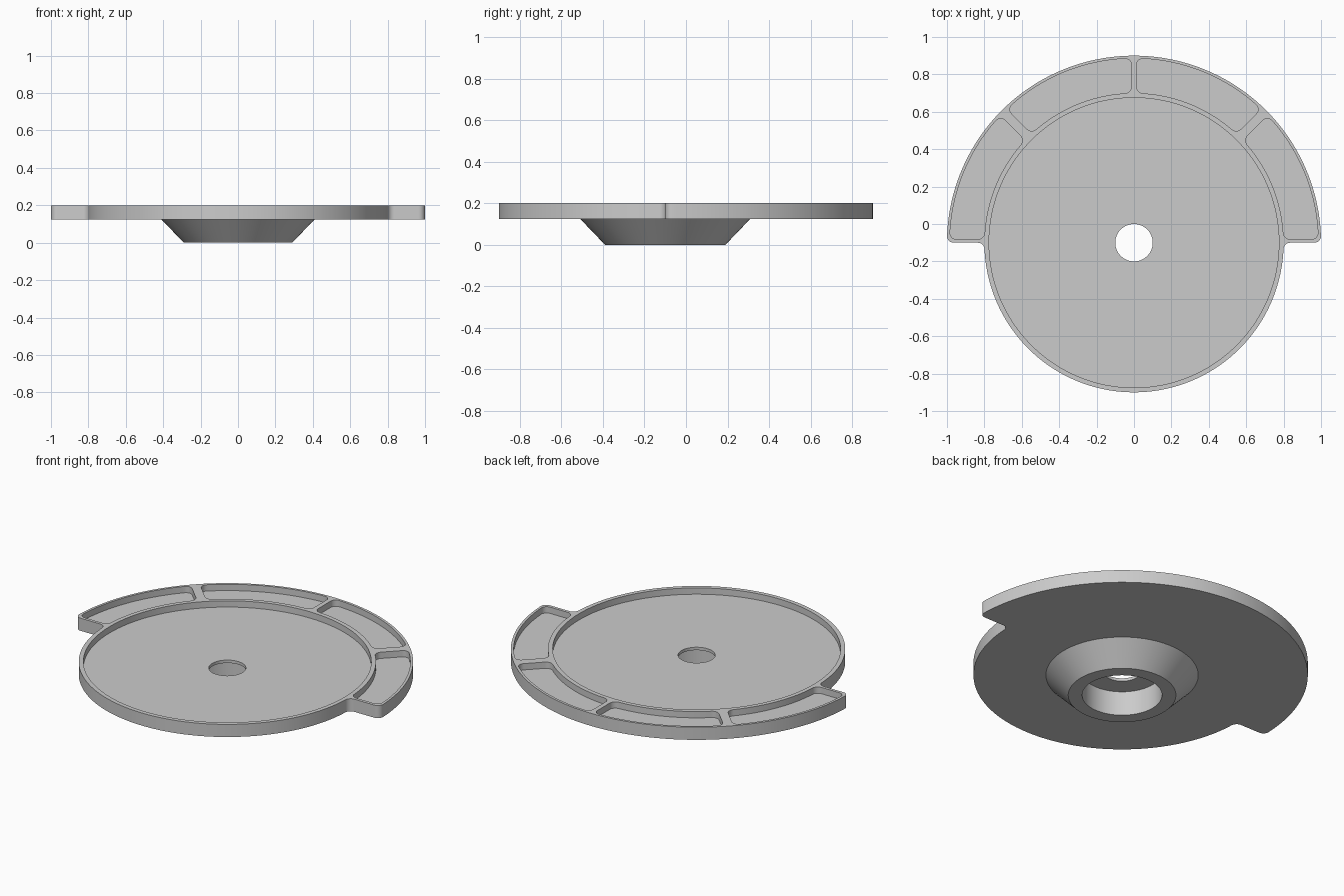
import bpy
import bmesh
from math import sin, cos, pi, radians, asin, sqrt
from mathutils import Vector

cube = bpy.data.objects.get("Cube")
if cube:
    bpy.data.objects.remove(cube, do_unlink=True)

CENTRE_Y = -0.1
BOTTOM, FLOOR, TOP = 0.125, 0.1625, 0.2
DISC_R, WING_R, RECESS_R = 0.8, 1.0, 0.775

grey = bpy.data.materials.new("plain grey")
grey.use_nodes = True
grey.diffuse_color = (0.6, 0.6, 0.6, 1)
grey.node_tree.nodes["Principled BSDF"].inputs["Base Color"].default_value = (0.6, 0.6, 0.6, 1)


def arc(r, a, b, n=48):
    return [Vector((r * cos(a + (b - a) * i / n), r * sin(a + (b - a) * i / n))) for i in range(n + 1)]


def corner(p, c, q, n=6):
    """Round corner from p to q around the sharp point c."""
    w = cos(pi / 4)
    pts = []
    for i in range(1, n):
        t = i / n
        k = (1 - t) ** 2, 2 * w * t * (1 - t), t * t
        pts.append((p * k[0] + c * k[1] + q * k[2]) / sum(k))
    return pts


def make_object(name, bm):
    bmesh.ops.recalc_face_normals(bm, faces=bm.faces)
    mesh = bpy.data.meshes.new(name)
    bm.to_mesh(mesh)
    bm.free()
    mesh.materials.append(grey)
    obj = bpy.data.objects.new(name, mesh)
    obj.location.y = CENTRE_Y
    bpy.context.collection.objects.link(obj)
    return obj


def prism(name, outline, z0, z1):
    bm = bmesh.new()
    face = bm.faces.new([bm.verts.new((p.x, p.y, z0)) for p in outline])
    top = bmesh.ops.extrude_face_region(bm, geom=[face])["geom"]
    for v in top:
        if isinstance(v, bmesh.types.BMVert):
            v.co.z = z1
    return make_object(name, bm)


def turned(name, profile, n=96):
    """Solid of revolution from (radius, height) pairs."""
    bm = bmesh.new()
    rings = [[bm.verts.new((r * cos(2 * pi * i / n), r * sin(2 * pi * i / n), z)) for i in range(n)]
             for r, z in profile]
    for low, high in zip(rings, rings[1:]):
        for i in range(n):
            j = (i + 1) % n
            bm.faces.new((low[i], low[j], high[j], high[i]))
    bm.faces.new(rings[0])
    bm.faces.new(rings[-1])
    return make_object(name, bm)


def mirrored(points):
    return [Vector((-p.x, p.y)) for p in reversed(points)]


def plate_outline():
    """Disc with a wider half-ring wing, corners rounded."""
    f = 0.035
    right = arc(DISC_R, -pi / 2, -f / DISC_R, 64)
    inner_end = Vector((DISC_R + f, 0))
    right += corner(right[-1], Vector((DISC_R, 0)), inner_end) + [inner_end]
    tip, wing = Vector((WING_R - f, 0)), arc(WING_R, f, pi / 2, 64)
    right += [tip] + corner(tip, Vector((WING_R, 0)), wing[0]) + wing
    return right + mirrored(right)[1:-1]


def pocket_outline(a, b, gap_a, gap_b, r0=0.8, r1=0.985, f=0.035):
    """Rounded ring segment whose straight ends lie parallel to the ribs."""
    def on_end(angle, gap, r):
        along = sqrt(r * r - gap * gap)
        return Vector((along * cos(angle) - gap * sin(angle), along * sin(angle) + gap * cos(angle)))

    def ang(angle, gap, r):
        return angle + asin(gap / r)

    outer = arc(r1, ang(a, gap_a, r1) + f / r1, ang(b, -gap_b, r1) - f / r1)
    inner = arc(r0, ang(b, -gap_b, r0) - f / r0, ang(a, gap_a, r0) + f / r0)
    b1, b0 = on_end(b, -gap_b, r1 - f), on_end(b, -gap_b, r0 + f)
    a0, a1 = on_end(a, gap_a, r0 + f), on_end(a, gap_a, r1 - f)
    return (outer + corner(outer[-1], on_end(b, -gap_b, r1), b1) + [b1, b0]
            + corner(b0, on_end(b, -gap_b, r0), inner[0]) + inner
            + corner(inner[-1], on_end(a, gap_a, r0), a0) + [a0, a1]
            + corner(a1, on_end(a, gap_a, r1), outer[0]))


# Plate with wing, and the conical hub below it
plate = prism("stepped_plate", plate_outline(), BOTTOM, TOP)
hub = turned("hub", [(0.29, 0), (0.41, BOTTOM), (0.35, 0.15)])

# Cutters: main recess, stepped bore and four wing pockets
cutters = [
    turned("recess_cutter", [(RECESS_R, FLOOR), (RECESS_R, 0.3)], 128),
    turned("bore_cutter", [(0.215, -0.1), (0.215, 0.145), (0.1, 0.145), (0.1, 0.4)]),
]
side = pocket_outline(0, radians(45), 0.018, 0.025)
back = pocket_outline(radians(45), radians(90), 0.025, 0.0135)
for name, shape in (("side", side), ("back", back)):
    cutters.append(prism("left_%s_pocket_cutter" % name, shape, FLOOR, 0.3))
    cutters.append(prism("right_%s_pocket_cutter" % name, mirrored(shape), FLOOR, 0.3))

# Join the hub, then carve
for tool, operation in [(hub, "UNION")] + [(c, "DIFFERENCE") for c in cutters]:
    tool.hide_render = True
    mod = plate.modifiers.new(tool.name, "BOOLEAN")
    mod.operation = operation
    mod.solver = "EXACT"
    mod.object = tool

bpy.context.view_layer.update()
carved = bpy.data.meshes.new_from_object(plate.evaluated_get(bpy.context.evaluated_depsgraph_get()))
plate.modifiers.clear()
plate.data = carved
for tool in [hub] + cutters:
    bpy.data.objects.remove(tool, do_unlink=True)

# Smooth round walls, sharp rims
bpy.ops.object.select_all(action="DESELECT")
plate.select_set(True)
bpy.context.view_layer.objects.active = plate
bpy.ops.object.shade_smooth_by_angle(angle=radians(30))
